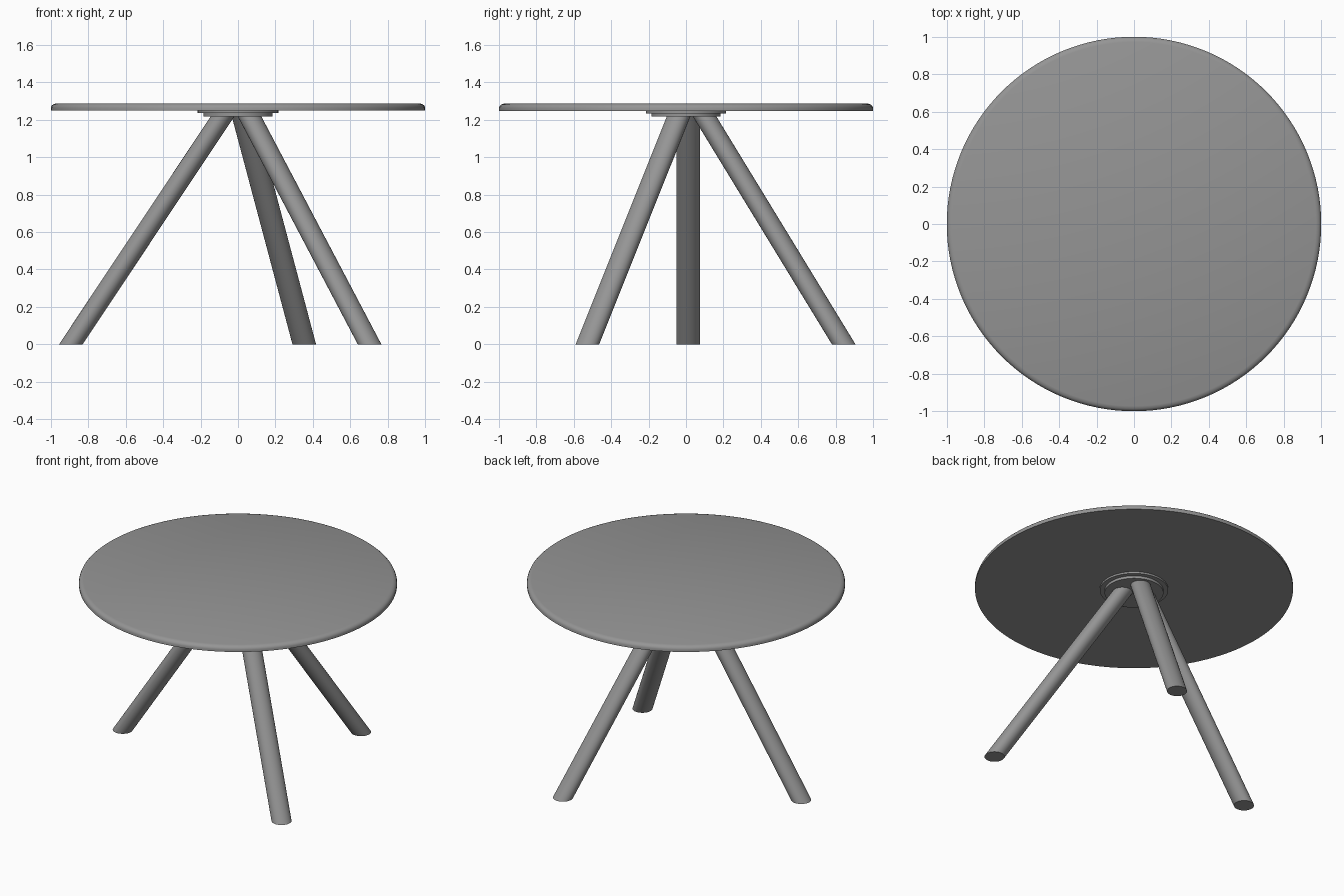
import bpy, bmesh, math
from mathutils import Vector

if "Cube" in bpy.data.objects:
    bpy.data.objects.remove(bpy.data.objects["Cube"])

# Dark grey finish shared by all parts
dark = bpy.data.materials.new("dark_grey")
dark.diffuse_color = (0.3, 0.3, 0.3, 1.0)
dark.use_nodes = True
dark.node_tree.nodes["Principled BSDF"].inputs["Base Color"].default_value = dark.diffuse_color


def finish(name, bm):
    bmesh.ops.recalc_face_normals(bm, faces=bm.faces)
    mesh = bpy.data.meshes.new(name)
    bm.to_mesh(mesh)
    bm.free()
    mesh.materials.append(dark)
    obj = bpy.data.objects.new(name, mesh)
    bpy.context.collection.objects.link(obj)
    bpy.ops.object.select_all(action='DESELECT')
    bpy.context.view_layer.objects.active = obj
    obj.select_set(True)
    bpy.ops.object.shade_smooth_by_angle(angle=math.radians(35))
    return obj


def loft(name, rings, sides):
    """Capped stack of horizontal circles given as (x, y, z, radius)."""
    bm = bmesh.new()
    loops = []
    for x, y, z, r in rings:
        loops.append([bm.verts.new(Vector((
            x + r * math.cos(2 * math.pi * i / sides),
            y + r * math.sin(2 * math.pi * i / sides), z))) for i in range(sides)])
    for a, b in zip(loops, loops[1:]):
        for i in range(sides):
            j = (i + 1) % sides
            bm.faces.new((a[i], a[j], b[j], b[i]))
    bm.faces.new(loops[0])
    bm.faces.new(loops[-1])
    return finish(name, bm)


def disc(name, profile, sides=96):
    return loft(name, [(0, 0, z, r) for r, z in profile], sides)


# Round top: crisp lower edge, softened upper edge
disc("table_top", [(1.0, 1.248), (1.0, 1.264), (0.996, 1.274),
                   (0.987, 1.282), (0.972, 1.287)], 128)

# Stepped mounting plate under the top
disc("upper_mounting_plate", [(0.215, 1.235), (0.215, 1.248)])
disc("lower_mounting_plate", [(0.185, 1.217), (0.185, 1.235)])

# Three splayed round legs, cut level at floor and plate
legs = {
    "left_leg": ((-0.893, 0.012), (-0.083, 0.012)),
    "back_leg": ((0.354, 0.843), (0.03, 0.10)),
    "front_right_leg": ((0.703, -0.527), (0.062, -0.04)),
}
for name, (foot, head) in legs.items():
    loft(name, [(*foot, 0.0, 0.063), (*head, 1.217, 0.063)], 48)
